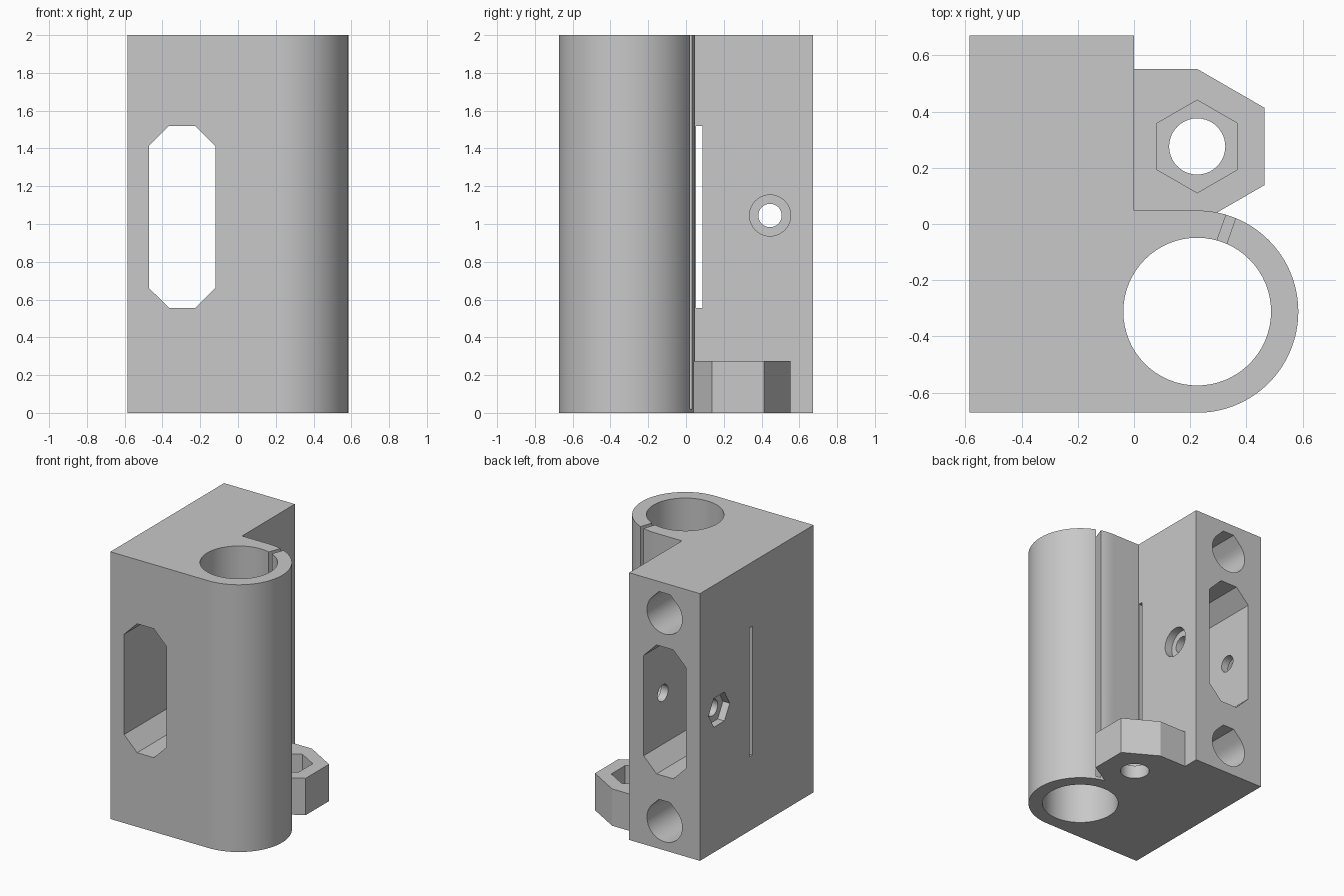
import bpy, bmesh
from math import cos, sin, radians

cube = bpy.data.objects.get("Cube")
if cube:
    bpy.data.objects.remove(cube)

grey = bpy.data.materials.new("plain_grey")
grey.use_nodes = True
colour = (0.58, 0.58, 0.58, 1)
grey.diffuse_color = colour
grey.node_tree.nodes["Principled BSDF"].inputs["Base Color"].default_value = colour


def arc(cx, cy, r, start=0, end=360, n=64):
    """Points on an arc; a full circle leaves out the repeated end point."""
    count = n if end - start == 360 else n + 1
    angles = [radians(start + (end - start) * i / n) for i in range(count)]
    return [(cx + r * cos(a), cy + r * sin(a)) for a in angles]


def prism(name, outline, axis, lo, hi):
    """Extrude a flat outline along an axis between two positions."""
    place = {"x": lambda u, v, w: (w, u, v),
             "y": lambda u, v, w: (u, w, v),
             "z": lambda u, v, w: (u, v, w)}[axis]
    bm = bmesh.new()
    low = [bm.verts.new(place(u, v, lo)) for u, v in outline]
    high = [bm.verts.new(place(u, v, hi)) for u, v in outline]
    bm.faces.new(low)
    bm.faces.new(high)
    for i in range(len(low)):
        j = (i + 1) % len(low)
        bm.faces.new((low[i], low[j], high[j], high[i]))
    bmesh.ops.recalc_face_normals(bm, faces=bm.faces)
    mesh = bpy.data.meshes.new(name)
    bm.to_mesh(mesh)
    bm.free()
    mesh.materials.append(grey)
    obj = bpy.data.objects.new(name, mesh)
    bpy.context.collection.objects.link(obj)
    return obj


def rect(u0, u1, v0, v1):
    return [(u0, v0), (u1, v0), (u1, v1), (u0, v1)]


SIDE, DEPTH, TOP = 0.586, 0.672, 2.0
CX, CY = 0.225, -0.312      # clamp bore centre
NX, NY = CX, 0.276          # nut boss centre
SX, SZ = 0.445, 1.045       # cross screw position in y and z

# Main block with the rounded tube clamp
body = prism("carriage_body",
             [(-SIDE, -DEPTH)] + arc(CX, CY, 0.36, -90, 90)
             + [(0, CY + 0.36), (0, DEPTH), (-SIDE, DEPTH)], "z", 0, TOP)

# Nut boss, a half hexagon running into the block
boss = prism("nut_boss", [(-0.05, NY - 0.276)] + arc(NX, NY, 0.276, -90, 90, 3)
             + [(-0.05, NY + 0.276)], "z", 0, 0.276)

cutters = []


def cut(*args):
    cutters.append(prism(*args))


# Clamp bore and its slanted slit, closed by a thin web at the bottom
cut("clamp_bore", arc(CX, CY, 0.263), "z", -0.1, TOP + 0.1)
c, s = cos(radians(70.5)), sin(radians(70.5))
cut("clamp_slit", [(CX + r * c - t * s, CY + r * s + t * c)
                   for r, t in rect(0.2, 0.385, -0.018, 0.018)], "z", 0.02, TOP + 0.1)

# Nut trap and screw hole in the boss
cut("boss_hole", arc(NX, NY, 0.1, n=40), "z", -0.1, 0.4)
cut("boss_nut_trap", arc(NX, NY, 0.165, 30, 390, 6), "z", 0.1, 0.4)

# Chamfered belt slot from front to back
x0, x1, z0, z1, k = -0.472, -0.12, 0.555, 1.52, 0.107
cut("belt_slot", [(x0 + k, z0), (x1 - k, z0), (x1, z0 + k), (x1, z1 - k),
                  (x1 - k, z1), (x0 + k, z1), (x0, z1 - k), (x0, z0 + k)],
    "y", -0.8, 0.8)

# Narrow relief slit from side to side
cut("relief_slit", rect(0.052, 0.087, z0, z1), "x", -0.7, 0.05)

# Blind rod sockets with a flat roof, open at the back
for name, z in (("lower_rod_socket", 0.21), ("upper_rod_socket", 1.765)):
    outline = arc(-0.293, z, 0.146, 135, 405, 36)
    outline += [(-0.293 + 0.046, z + 0.16), (-0.293 - 0.046, z + 0.16)]
    cut(name, outline, "y", -0.6, 0.8)

# Cross screw with round counterbore and hexagonal nut trap
cut("cross_screw_hole", arc(SX, SZ, 0.062, n=32), "x", -0.7, 0.1)
cut("screw_counterbore", arc(SX, SZ, 0.109, n=40), "x", -0.06, 0.1)
cut("cross_nut_trap", arc(SX, SZ, 0.125, n=6), "x", -0.7, -0.53)

# Combine everything into the body
bpy.context.view_layer.objects.active = body
for tool, mode in [(boss, "UNION")] + [(o, "DIFFERENCE") for o in cutters]:
    mod = body.modifiers.new(tool.name, "BOOLEAN")
    mod.operation, mod.solver, mod.object = mode, "EXACT", tool
    bpy.ops.object.modifier_apply(modifier=mod.name)
    bpy.data.objects.remove(tool)

# Smooth round walls, sharp edges elsewhere
bpy.ops.object.select_all(action="DESELECT")
body.select_set(True)
bpy.ops.object.shade_smooth_by_angle(angle=radians(25))
